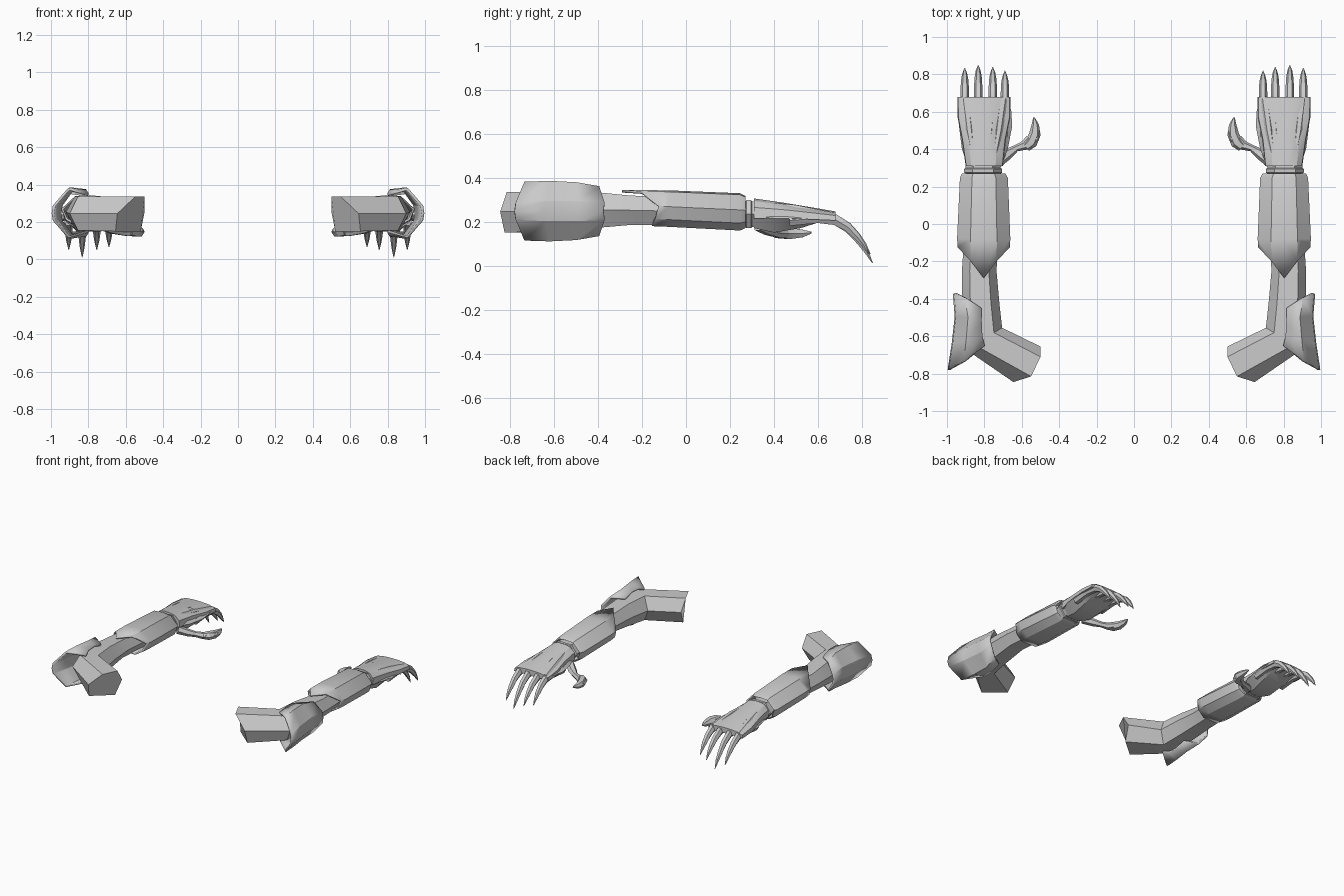
import bpy, bmesh, math
from mathutils import Vector


def loft(name, rings, closed=True, caps=True, thick=0.0, smooth=25):
    """Skin a list of rings, then mirror the part to the other arm."""
    bm = bmesh.new()
    rows = [[bm.verts.new(p) for p in r] for r in rings]
    n = len(rows[0])
    for a, b in zip(rows, rows[1:]):
        for i in range(n if closed else n - 1):
            j = (i + 1) % n
            bm.faces.new((a[i], a[j], b[j], b[i]))
    if closed and caps:
        bm.faces.new(rows[0])
        bm.faces.new(rows[-1])
    bmesh.ops.recalc_face_normals(bm, faces=bm.faces)
    me = bpy.data.meshes.new(name)
    bm.to_mesh(me)
    bm.free()
    ob = bpy.data.objects.new(name, me)
    bpy.context.collection.objects.link(ob)
    if thick:
        s = ob.modifiers.new("shell", 'SOLIDIFY')
        s.thickness = thick
        s.offset = 0
    m = ob.modifiers.new("other_arm", 'MIRROR')
    m.use_mirror_merge = False
    bpy.ops.object.select_all(action='DESELECT')
    ob.select_set(True)
    bpy.context.view_layer.objects.active = ob
    bpy.ops.object.shade_smooth_by_angle(angle=math.radians(smooth))
    return ob


HEX = [(-1, 0), (-.55, 1), (.55, 1), (1, 0), (.55, -1), (-.55, -1)]


def span(p, q, z0, z1, prof=HEX):
    """Ring across the horizontal line p-q, between heights z0 and z1."""
    p, q = Vector(p), Vector(q)
    c, h = (p + q) / 2, (q - p) / 2
    return [(c.x + h.x * a, c.y + h.y * a, (z0 + z1) / 2 + (z1 - z0) / 2 * b)
            for a, b in prof]


def across(y, x0, x1, z0, z1, prof=HEX):
    return span((x0, y), (x1, y), z0, z1, prof)


def tube(path, sides=6):
    """Rings along a path of (x, y, z, half_width, half_height)."""
    pts = [Vector(p[:3]) for p in path]
    rings = []
    for i, p in enumerate(path):
        t = (pts[min(i + 1, len(pts) - 1)] - pts[max(i - 1, 0)]).normalized()
        u = t.cross(Vector((0, 0, 1))).normalized()
        v = u.cross(t)
        rings.append([pts[i] + u * p[3] * math.cos(k * math.tau / sides)
                      + v * p[4] * math.sin(k * math.tau / sides)
                      for k in range(sides)])
    return rings


# bent arm: forearm, elbow, upper arm with slanted end
loft("arm", [
    across(.05, .72, .90, .18, .31),
    across(-.25, .735, .92, .185, .318),
    across(-.42, .72, .92, .17, .335),
    span((.705, -.555), (.90, -.67), .155, .335),
    [(.50, -.655, .25), (.50, -.71, .335), (.55, -.815, .335),
     (.645, -.845, .245), (.655, -.825, .15), (.52, -.71, .15)],
])

# elbow guard: C-shaped flared shell
def c_row(ti, to, side):
    top = [ti, to, side]
    mid = (side[0] + .006, side[1] - .005, .247)
    return top + [mid] + [(x, y, .495 - z) for x, y, z in reversed(top)]


loft("elbow_guard", [
    c_row((.818, -.45, .345), (.90, -.395, .355), (.955, -.37, .285)),
    c_row((.815, -.53, .368), (.885, -.50, .372), (.945, -.49, .29)),
    c_row((.812, -.60, .365), (.895, -.62, .378), (.962, -.64, .29)),
    c_row((.80, -.65, .345), (.905, -.735, .375), (.983, -.775, .285)),
], closed=False, thick=.015)

# forearm guard: faceted sleeve with a spike pointing back to the elbow
SLEEVE = [(0, 1), (.5, .92), (1, .1), (.85, -.6), (.45, -1),
          (-.45, -1), (-.85, -.6), (-1, .1), (-.5, .92)]
rear = across(0, .67, .937, .185, .338, SLEEVE)
rear_y = [-.29, -.20, -.125, -.14, -.155, -.155, -.14, -.125, -.20]
rear_end = [(x, y, z) for (x, _, z), y in zip(rear, rear_y)]
loft("forearm_guard", [
    across(.235, .71, .90, .185, .30, SLEEVE),
    across(.265, .69, .917, .172, .315, SLEEVE),
    across(.245, .68, .925, .165, .323, SLEEVE),
    across(-.08, .667, .94, .182, .336, SLEEVE),
    rear_end,
], caps=False, thick=.012)

# wrist with two cuffs
loft("wrist", [
    across(.20, .715, .90, .175, .295), across(.27, .715, .90, .175, .292),
    across(.275, .705, .908, .17, .298), across(.295, .705, .908, .17, .298),
    across(.30, .715, .90, .175, .292), across(.36, .715, .90, .18, .285),
])

# palm under the back plate
loft("palm", [
    across(.31, .71, .89, .17, .28), across(.40, .675, .92, .15, .28),
    across(.52, .652, .935, .17, .26), across(.60, .655, .935, .195, .25),
    across(.655, .67, .935, .205, .24),
])

# plate on the back of the hand, lightly crowned
PLATE = [(-1, -1), (-.96, .1), (-.6, .8), (-.15, 1), (.3, 1), (.7, .75),
         (.97, .1), (1, -1)]
loft("hand_plate", [
    across(.31, .70, .90, .215, .305, PLATE),
    across(.45, .685, .92, .215, .285, PLATE),
    across(.57, .66, .943, .21, .265, PLATE),
    across(.68, .66, .945, .205, .246, PLATE),
])

# four fingers ending in curved claws
for i, (x, ytip, ztip) in enumerate([(.69, .82, .06), (.755, .84, .045),
                                     (.833, .85, .005), (.905, .835, .045)]):
    d, e = ytip - .85, ztip - .005
    loft(f"claw_{i + 1}", tube([
        (x, .47, .205, .026, .028), (x, .60, .215, .027, .025),
        (x, .68, .208, .023, .028), (x, .74 + d * .4, .168 + e * .2, .022, .023),
        (x, .785 + d * .7, .115 + e * .5, .019, .018),
        (x, .82 + d, .065 + e * .8, .013, .012),
        (x, .848 + d, .012 + e, .002, .002)]), smooth=35)

# knuckle ridges along the plate
for i, (x0, x1) in enumerate([(.745, .70), (.785, .76), (.825, .83), (.86, .90)]):
    loft(f"knuckle_ridge_{i + 1}", tube([
        (x0, .36, .275, .012, .015), ((x0 + x1) / 2, .50, .262, .022, .016),
        (x1, .672, .228, .026, .014)]))

# thumb: base, joint and pointed armour tip
loft("thumb_base", tube([
    (.73, .33, .185, .03, .03), (.675, .375, .16, .03, .025),
    (.63, .405, .148, .018, .02), (.585, .42, .145, .026, .024),
    (.555, .455, .145, .024, .02)]))
loft("thumb_tip", tube([
    (.578, .41, .15, .025, .022), (.55, .435, .148, .033, .03),
    (.53, .48, .146, .031, .028), (.528, .53, .146, .02, .02),
    (.535, .57, .15, .004, .005)]))
loft("thumb_plate", tube([
    (.552, .405, .155, .006, .006), (.525, .455, .152, .018, .022),
    (.508, .492, .15, .008, .01)]))
